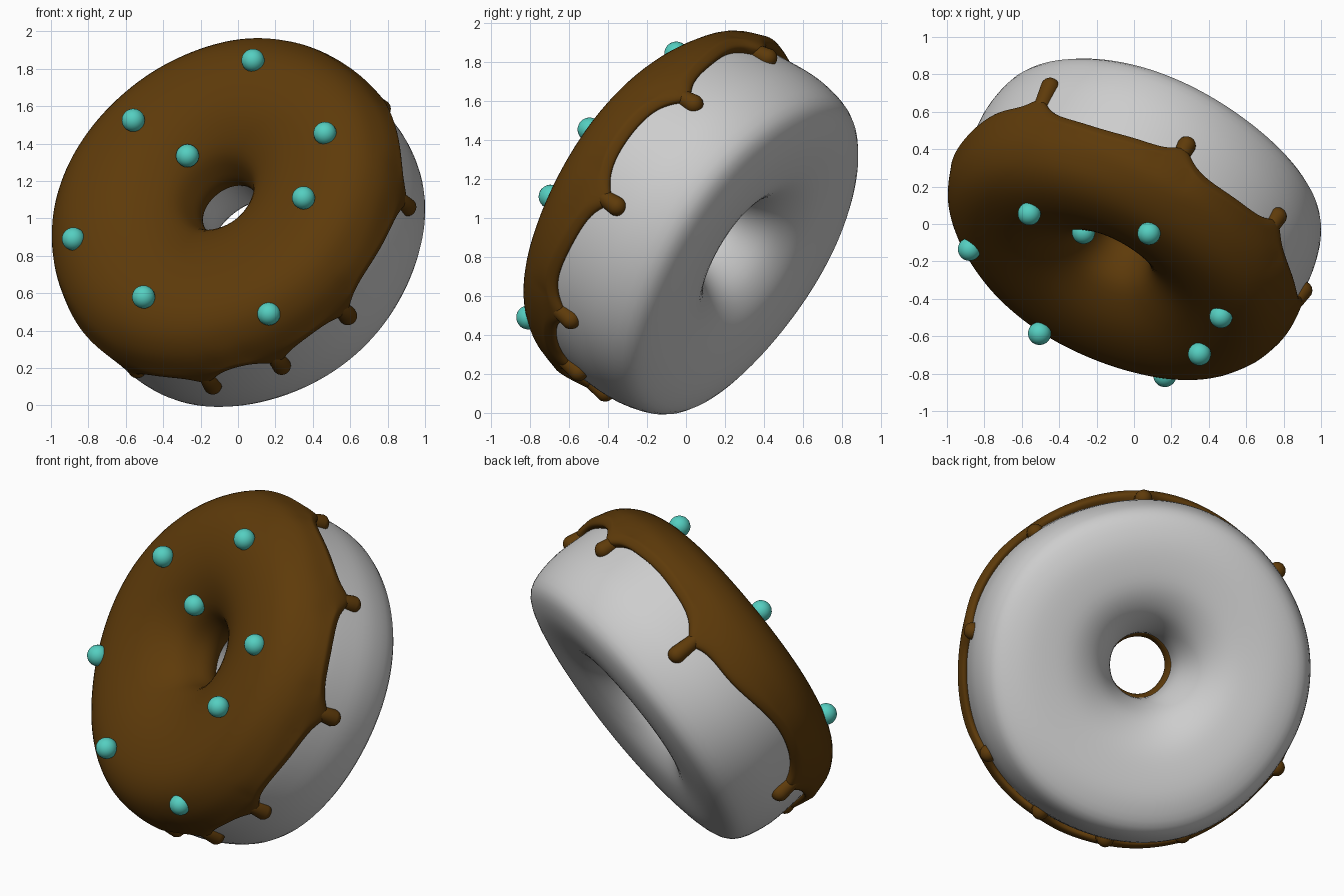
import bpy, bmesh, math
from mathutils import Matrix, Vector

if "Cube" in bpy.data.objects:
    bpy.data.objects.remove(bpy.data.objects["Cube"])

# Ring frame: columns are two disc directions, the icing axis and the centre
W, V, N = Vector((.914, -.336, .216)), Vector((0, .54, .84)), Vector((-.4, -.768, .494))
C = Vector((0, .01, .98))
FRAME = Matrix((W, V, N)).transposed().to_4x4()
FRAME.translation = C


def material(name, col):
    m = bpy.data.materials.new(name)
    m.diffuse_color = (*col, 1)
    m.use_nodes = True
    m.node_tree.nodes["Principled BSDF"].inputs["Base Color"].default_value = m.diffuse_color
    return m


DOUGH = material("pale dough", (.61, .61, .61))
BROWN = material("chocolate brown", (.112, .043, .003))
TEAL = material("teal", (.09, .62, .53))


def smooth_loop(pts, n=4):
    """Closed Catmull-Rom curve through the points."""
    out, k = [], len(pts)
    for i in range(k):
        a, b, c, d = (Vector(pts[(i + j) % k]) for j in (-1, 0, 1, 2))
        for s in range(n):
            t = s / n
            out.append(.5 * (2 * b + (c - a) * t + (2 * a - 5 * b + 4 * c - d) * t * t
                             + (3 * b - a - 3 * c + d) * t ** 3))
    return out


def finish(name, bm, mat):
    bmesh.ops.recalc_face_normals(bm, faces=bm.faces)
    bm.transform(FRAME)
    me = bpy.data.meshes.new(name)
    bm.to_mesh(me)
    bm.free()
    me.materials.append(mat)
    for p in me.polygons:
        p.use_smooth = True
    ob = bpy.data.objects.new(name, me)
    bpy.context.collection.objects.link(ob)
    return ob


def spin(bm, profile, steps):
    """Ring whose (radius, height) profile may change with the angle; the hole sits off centre."""
    rings = []
    for i in range(steps):
        a = math.tau * i / steps
        wob = 1 + .006 * math.sin(3 * a + 1) + .006 * math.sin(5 * a)
        ring = []
        for r, h in smooth_loop(profile(a)):
            off = max(0, min(1, (.7 - r) / .5))
            ring.append(bm.verts.new((r * wob * math.cos(a) - .015 * off,
                                      r * wob * math.sin(a) + .035 * off, h)))
        rings.append(ring)
    k = len(rings[0])
    for i in range(steps):
        p, q = rings[i], rings[(i + 1) % steps]
        for j in range(k):
            bm.faces.new((p[j], q[j], q[(j + 1) % k], p[(j + 1) % k]))


# Dough ring
dough_pts = [(.185, 0), (.2, .12), (.28, .26), (.42, .36), (.58, .39), (.75, .385), (.88, .33),
             (.95, .2), (.975, 0), (.975, -.2), (.92, -.375), (.78, -.44), (.6, -.445),
             (.43, -.41), (.29, -.31), (.205, -.15)]
bm = bmesh.new()
spin(bm, lambda a: dough_pts, 128)
finish("dough", bm, DOUGH)

# Icing drips: angle in degrees, height of the tip and length of the neck
DRIPS = [(32.5, -.08, .09), (-7.6, -.09, .09), (-49.7, -.07, .09), (-76, -.09, .09),
         (-100, -.1, .1), (-127, -.05, .09), (-166, -.13, .13), (124, -.18, .13), (72, -.06, .08)]


def bump(a, deg, width):
    d = (math.degrees(a) - deg + 180) % 360 - 180
    return math.exp(-(d / width) ** 2)


def icing_profile(a):
    e = .11 + .015 * math.sin(7 * a) + .03 * bump(a, 95, 12)
    e -= .07 * bump(a, 135, 25) + .04 * bump(a, -160, 30) + .015 * bump(a, -100, 35)
    for deg, tip, neck in DRIPS:
        e -= .045 * bump(a, deg, 7) + .03 * bump(a, deg, 3.5)
    b = .02 * bump(a, 70, 25) + .012 * bump(a, -165, 30)
    return [(.2, .02), (.165, .07), (.178, .16), (.245, .285), (.4, .385), (.57, .43), (.75, .425),
            (.88, .37), (.965 + b, .27), (1.005 + b, max(.15, e + .06)), (1.01 + b, e + .025),
            (.985 + b, e - .015), (.94, e + .02), (.92, .22), (.82, .32), (.6, .36), (.4, .32),
            (.26, .17)]


bm = bmesh.new()
spin(bm, icing_profile, 300)
finish("icing", bm, BROWN)

# Rounded drip ends, running down the outer wall
bm = bmesh.new()
for deg, tip, neck in DRIPS:
    vs = bmesh.ops.create_uvsphere(bm, u_segments=20, v_segments=14, radius=.05)["verts"]
    a = math.radians(deg)
    for v in vs:
        r = .98
        if v.co.z > .01:
            v.co.x *= .85
            v.co.y *= .85
            v.co.z += neck
            r = .968
        v.co += Vector((r * math.cos(a), r * math.sin(a), tip + .05))
finish("icing_drips", bm, BROWN)

# Round sprinkles, half sunk in the icing, at their model positions
BALLS = [(.08, -.05, 1.845), (-.56, .055, 1.525), (-.27, -.045, 1.335), (.465, -.495, 1.455),
         (.35, -.695, 1.11), (-.88, -.135, .89), (-.505, -.585, .58), (.165, -.81, .49)]
inv = FRAME.inverted()
bm = bmesh.new()
for p in BALLS:
    bmesh.ops.create_uvsphere(bm, u_segments=24, v_segments=16, radius=.062,
                              matrix=Matrix.Translation(inv @ Vector(p)))
finish("sprinkles", bm, TEAL)
